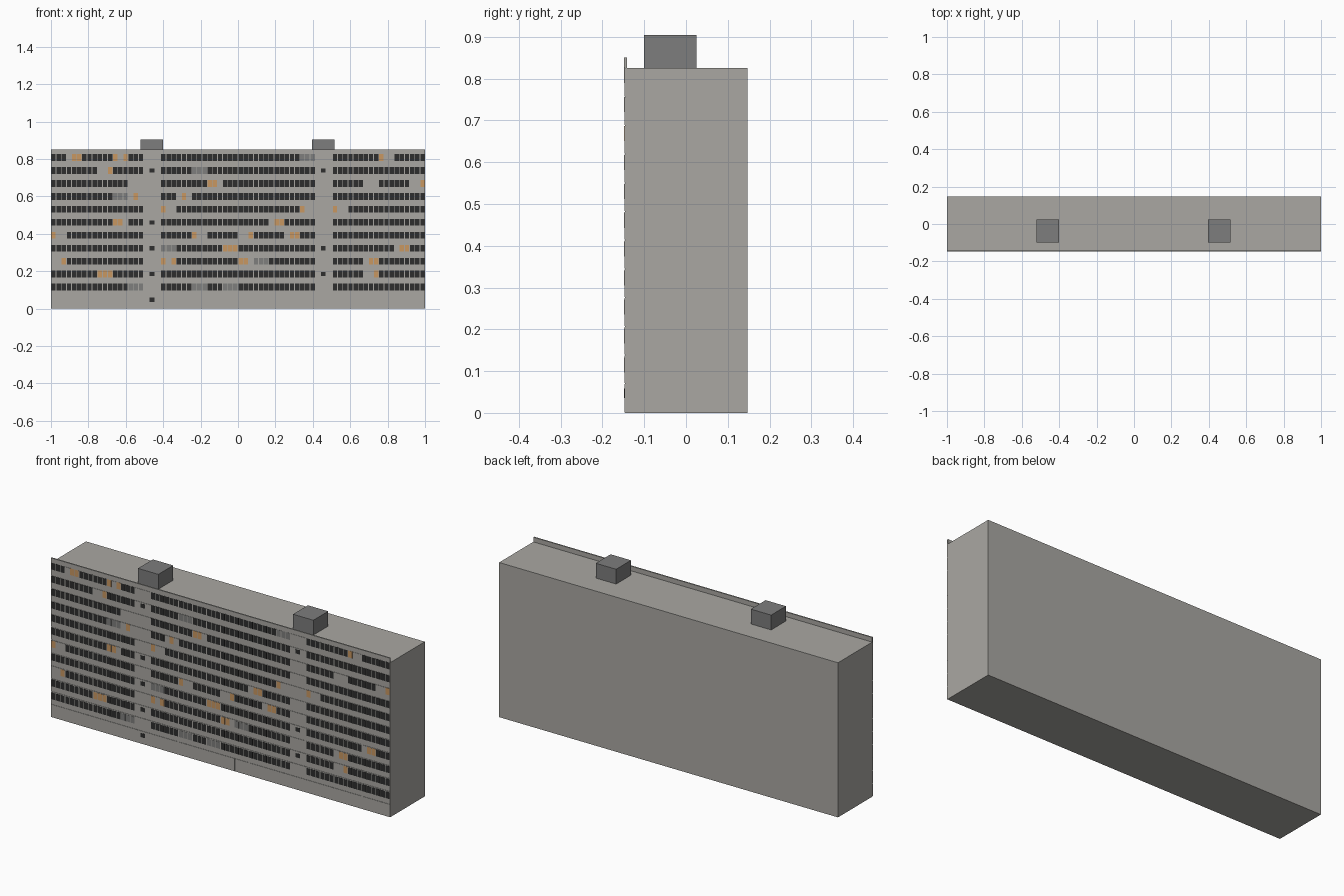
import bpy
import bmesh
from mathutils import Matrix, Vector

cube = bpy.data.objects.get("Cube")
if cube:
    bpy.data.objects.remove(cube, do_unlink=True)


def material(name, r, g, b):
    m = bpy.data.materials.new(name)
    m.use_nodes = True
    m.diffuse_color = (r, g, b, 1)
    bsdf = next(n for n in m.node_tree.nodes if n.type == "BSDF_PRINCIPLED")
    bsdf.inputs["Base Color"].default_value = (r, g, b, 1)
    bsdf.inputs["Roughness"].default_value = 0.9
    return m


concrete = material("concrete", 0.40, 0.39, 0.365)
roof_grey = material("dark_grey", 0.205, 0.205, 0.205)
dark_glass = material("dark_glass", 0.026, 0.026, 0.026)
lit_glass = material("lit_amber", 0.58, 0.31, 0.12)
dim_glass = material("dim_grey", 0.21, 0.21, 0.205)


def boxes(name, extents, mat):
    """One object made of boxes, each given as (x0, x1, y0, y1, z0, z1)."""
    bm = bmesh.new()
    for x0, x1, y0, y1, z0, z1 in extents:
        centre = Vector((x0 + x1, y0 + y1, z0 + z1)) / 2
        size = Matrix.Diagonal((x1 - x0, y1 - y0, z1 - z0, 1))
        bmesh.ops.create_cube(bm, size=1, matrix=Matrix.Translation(centre) @ size)
    mesh = bpy.data.meshes.new(name)
    bm.to_mesh(mesh)
    bm.free()
    mesh.materials.append(mat)
    obj = bpy.data.objects.new(name, mesh)
    bpy.context.collection.objects.link(obj)
    return obj


FRONT, BACK, WALL = -0.1475, 0.147, -0.1455
ROOF, BASE = 0.825, 0.07
FLOORS = 11
STEP = (ROOF - BASE) / FLOORS
JOINT = 0.0012

# Main block, front parapet and the two roof housings
boxes("main_block", [(-1, 1, WALL, BACK, 0, ROOF)], concrete)
boxes("front_parapet", [(-1, 1, -0.148, -0.141, ROOF, 0.85)], concrete)
boxes("roof_housings", [(x - 0.06, x + 0.06, -0.1, 0.025, ROOF, 0.904)
                        for x in (-0.46, 0.455)], roof_grey)

# Facade panels, separated by thin joints
upper_joints = [-1, -0.917, -0.587, 0.168, 0.5, 0.835, 1]
ground_joints = sorted(upper_joints + [-0.25, 0.085])


def panel_row(joints, z0, z1):
    return [(a + JOINT * (a > -1), b - JOINT * (b < 1), FRONT, WALL, z0 + JOINT, z1 - JOINT)
            for a, b in zip(joints, joints[1:])]


panels = panel_row(ground_joints, 0, BASE)
for i in range(FLOORS):
    panels += panel_row(upper_joints, BASE + i * STEP, BASE + (i + 1) * STEP)
boxes("facade_panels", panels, concrete)

# Windows come in groups of three panes: d dark, g dim, o lit, . blank
PATTERNS = {"D": "ddd", "G": "ggg", "O": "ooo", "a": "o..", "b": ".o.", "c": "..o",
            "p": "oo.", "e": ".oo", "f": "o.o", "x": "..."}
# Three bays per floor, listed from the ground up
ROWS = ["DDDDDG DDGDGDDDDD DDDDDD",
        "DDDODD DDDDDDDDDD DDcDDD",
        "cDDDDD fDDDDpGDDD DDeDDD",
        "DDDDDD GDDDODDDDD DDDDeD",
        "aDDDDD DDaDDcDDeD DDDDDD",
        "DDDDpD DDDDDDDeDD DDDDDD",
        "DDDDDD aDDDDDDDDa aDDDDD",
        "DDDDGb DbDDDDDDDD DDDDDD",
        "DDDDDx DDDpDDDDDD DDxDDc",
        "DDDcDD DDGDDDDDDD DDDDDD",
        "DeDDfD DDDDDDDDDG DDDaDD"]
PANE, STAIR = 0.0275, 0.0925
PLATE = FRONT - 0.0007
panes = {"d": [], "g": [], "o": []}
for i, row in enumerate(ROWS):
    z = 0.115 + i * 0.0692
    x = -1.0
    for letter in row:
        if letter == " ":
            x += STAIR
            continue
        for kind in PATTERNS[letter]:
            if kind in panes:
                panes[kind].append((x + 0.002, x + PANE - 0.002, PLATE, FRONT,
                                    z - 0.018, z + 0.018))
            x += PANE
boxes("dark_windows", panes["d"], dark_glass)
boxes("dim_windows", panes["g"], dim_glass)
boxes("lit_windows", panes["o"], lit_glass)


# Small stairwell windows between the bays
def stair_window(x, z):
    return (x - 0.013, x + 0.013, PLATE, FRONT, z - 0.011, z + 0.011)


stairs = [stair_window(x, 0.115 + i * 0.0692) for x in (-0.459, 0.456) for i in (1, 3, 9)]
stairs += [stair_window(-0.459, 0.115 + 5 * 0.0692), stair_window(-0.459, 0.047)]
boxes("stairwell_windows", stairs, dark_glass)
